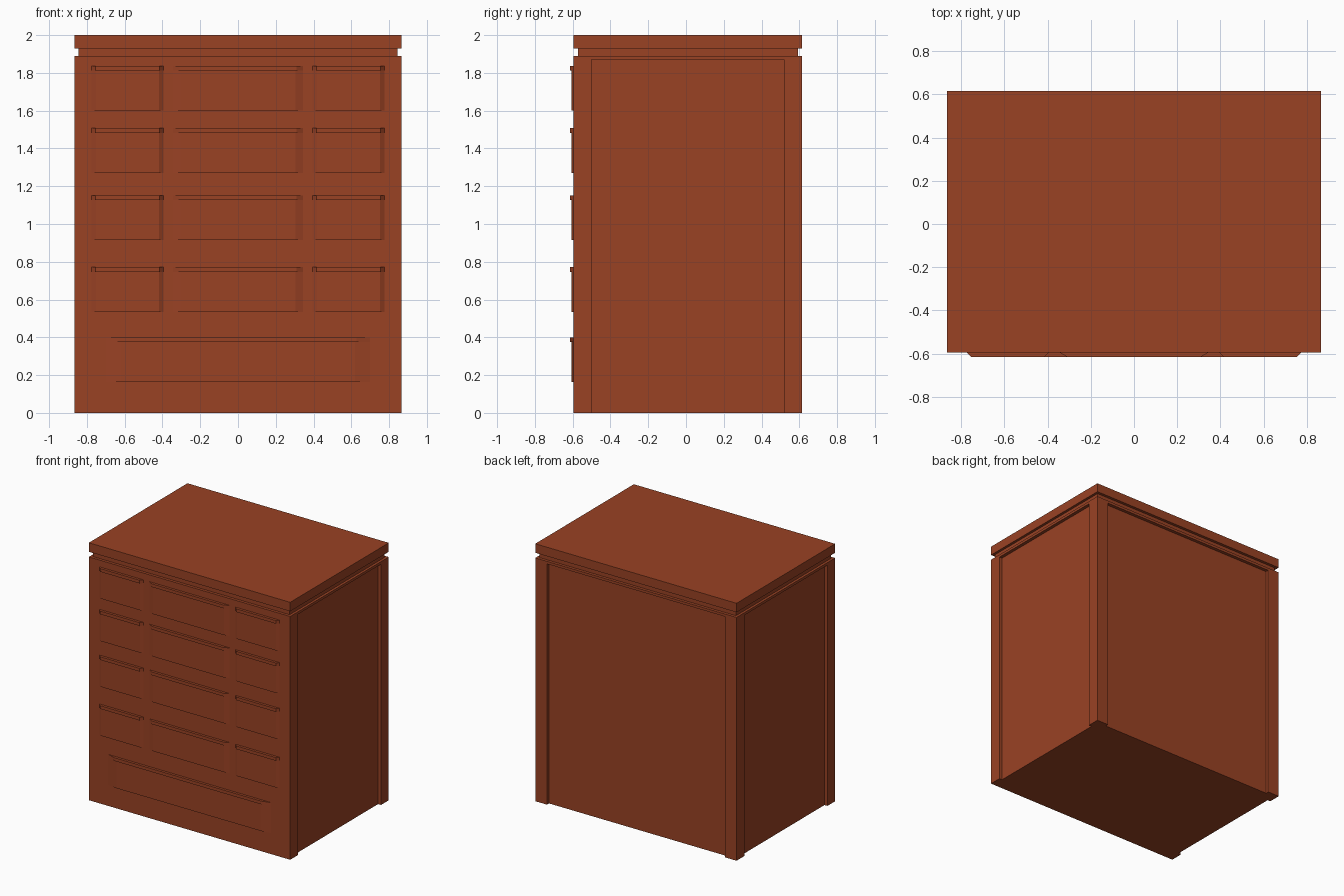
import bpy

if "Cube" in bpy.data.objects:
    bpy.data.objects.remove(bpy.data.objects["Cube"])

wood = bpy.data.materials.new("red_brown_wood")
wood.diffuse_color = (0.32, 0.054, 0.0175, 1)
wood.use_nodes = True
wood.node_tree.nodes["Principled BSDF"].inputs["Base Color"].default_value = wood.diffuse_color


def make(name, verts, faces):
    me = bpy.data.meshes.new(name)
    me.from_pydata(verts, [], faces)
    me.materials.append(wood)
    me.update()
    ob = bpy.data.objects.new(name, me)
    bpy.context.collection.objects.link(ob)
    return ob


def prism(name, outline, z0, z1):
    """Counter-clockwise xy outline extruded from z0 to z1."""
    n = len(outline)
    verts = [(x, y, z) for z in (z0, z1) for x, y in outline]
    faces = [tuple(reversed(range(n))), tuple(range(n, 2 * n))]
    faces += [(i, (i + 1) % n, n + (i + 1) % n, n + i) for i in range(n)]
    return make(name, verts, faces)


def rect(w, y0, y1):
    return [(-w, y0), (w, y0), (w, y1), (-w, y1)]


W, F, B = 0.865, -0.595, 0.615   # half width, front, back
D = 0.025                        # panel recess depth

# Carcass with recessed panels between corner posts on sides and back
right = [(W, F), (W, -0.50), (W - D, -0.50), (W - D, 0.52), (W, 0.52),
         (W, B), (0.765, B), (0.765, B - D)]
left = [(-x, y) for x, y in reversed(right)]
prism("carcass", right + left, 0, 1.87)

# Top rail, inset neck and top slab
prism("top_rail", rect(W, F, B), 1.87, 1.89)
prism("neck", rect(W - 0.02, F + 0.022, B - 0.022), 1.89, 1.93)
prism("top_slab", rect(W, F, B), 1.93, 2.0)


# Drawer fronts: thin plates with sloping ends and a prouder lip along the top
def drawer(name, x0, x1, z0, z1, slope):
    def plate(part, front, s, a, b):
        prism(part, [(x0 + s, front), (x1 - s, front), (x1, F), (x0, F)], a, b)
    plate(name + "_front", -0.607, slope, z0, z1 - 0.025)
    plate(name + "_lip", -0.615, slope * 0.9, z1 - 0.025, z1)


for row, z in enumerate((1.60, 1.27, 0.915, 0.535)):
    drawer(f"left_drawer_{row}", -0.775, -0.395, z, z + 0.237, 0.022)
    drawer(f"centre_drawer_{row}", -0.345, 0.345, z, z + 0.237, 0.04)
    drawer(f"right_drawer_{row}", 0.395, 0.775, z, z + 0.237, 0.022)
drawer("bottom_drawer", -0.70, 0.70, 0.163, 0.40, 0.08)
